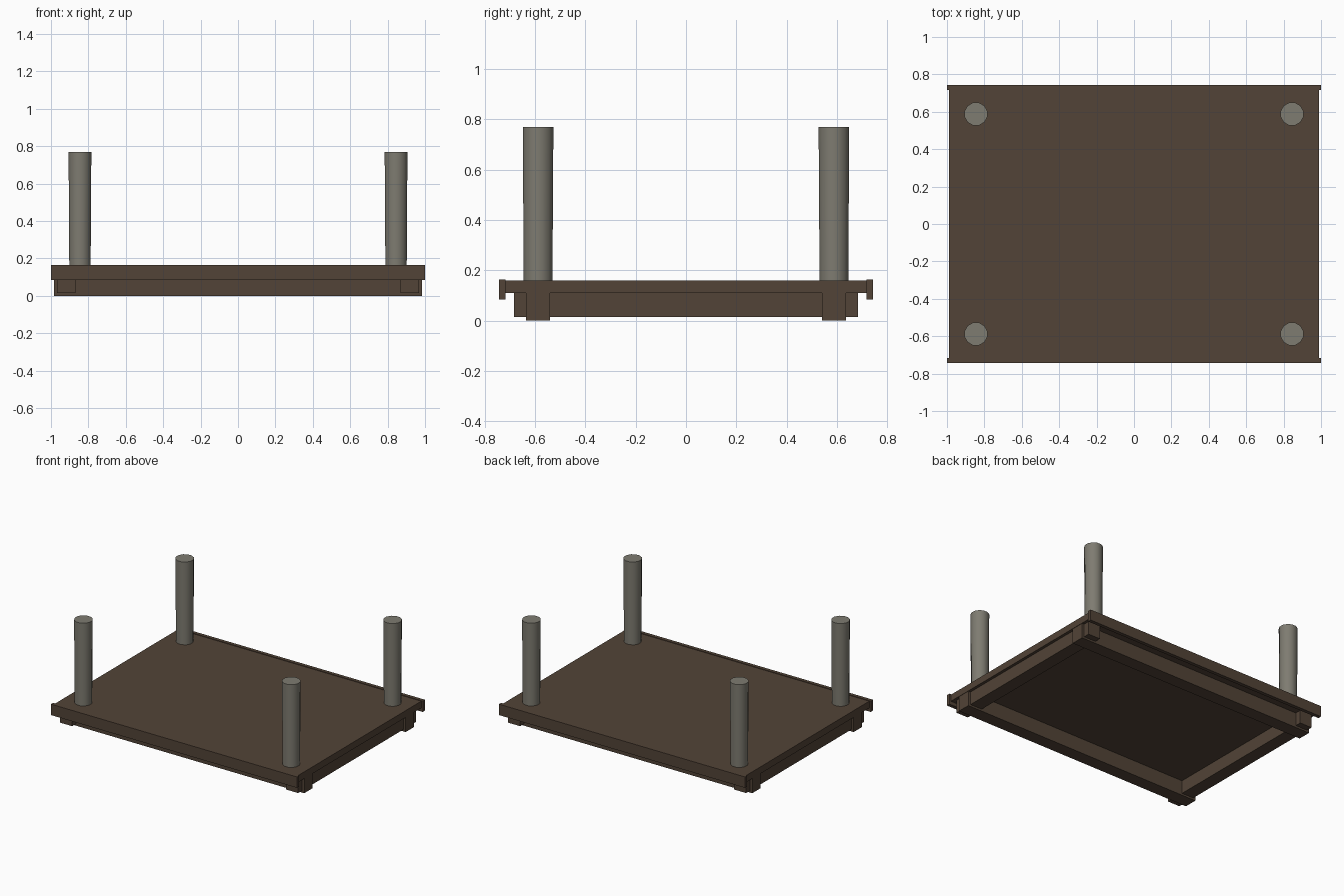
import bpy
import math

if "Cube" in bpy.data.objects:
    bpy.data.objects.remove(bpy.data.objects["Cube"])


def material(name, colour):
    m = bpy.data.materials.new(name)
    m.diffuse_color = (*colour, 1.0)
    m.use_nodes = True
    m.node_tree.nodes["Principled BSDF"].inputs["Base Color"].default_value = m.diffuse_color
    return m


wood = material("dark brown wood", (0.085, 0.057, 0.038))
stone = material("weathered grey wood", (0.21, 0.20, 0.165))


def box(name, x0, x1, y0, y1, z0, z1):
    bpy.ops.mesh.primitive_cube_add(
        size=1, location=((x0 + x1) / 2, (y0 + y1) / 2, (z0 + z1) / 2))
    ob = bpy.context.object
    ob.name = name
    ob.scale = (x1 - x0, y1 - y0, z1 - z0)
    bpy.ops.object.transform_apply(location=False, rotation=False, scale=True)
    ob.data.materials.append(wood)
    return ob


def post(name, x, y):
    z0, z1 = 0.15, 0.77
    bpy.ops.mesh.primitive_cone_add(
        vertices=12, radius1=0.059, radius2=0.063, depth=z1 - z0,
        location=(x, y, (z0 + z1) / 2), rotation=(0, 0, math.radians(15)))
    ob = bpy.context.object
    ob.name = name
    ob.data.materials.append(stone)
    bpy.ops.object.shade_smooth_by_angle(angle=math.radians(40))


# Deck slab
box("deck", -0.988, 0.988, -0.718, 0.718, 0.11, 0.16)

# Edge boards, long beams and the cross beams that lap over them
for side, s in (("front", -1), ("back", 1)):
    ys = sorted((s * 0.717, s * 0.743))
    box(side + "_edge_board", -1, 1, *ys, 0.084, 0.164)
    ys = sorted((s * 0.54, s * 0.637))
    box(side + "_beam", -0.985, 0.985, *ys, 0, 0.112)

for side, s in (("left", -1), ("right", 1)):
    xs = sorted((s * 0.87, s * 0.967))
    box(side + "_beam", *xs, -0.683, 0.683, 0.014, 0.111)

# Corner posts
for nx, sx in (("left", -1), ("right", 1)):
    for ny, sy in (("front", -1), ("back", 1)):
        post(f"{ny}_{nx}_post", sx * 0.845, sy * 0.588)
